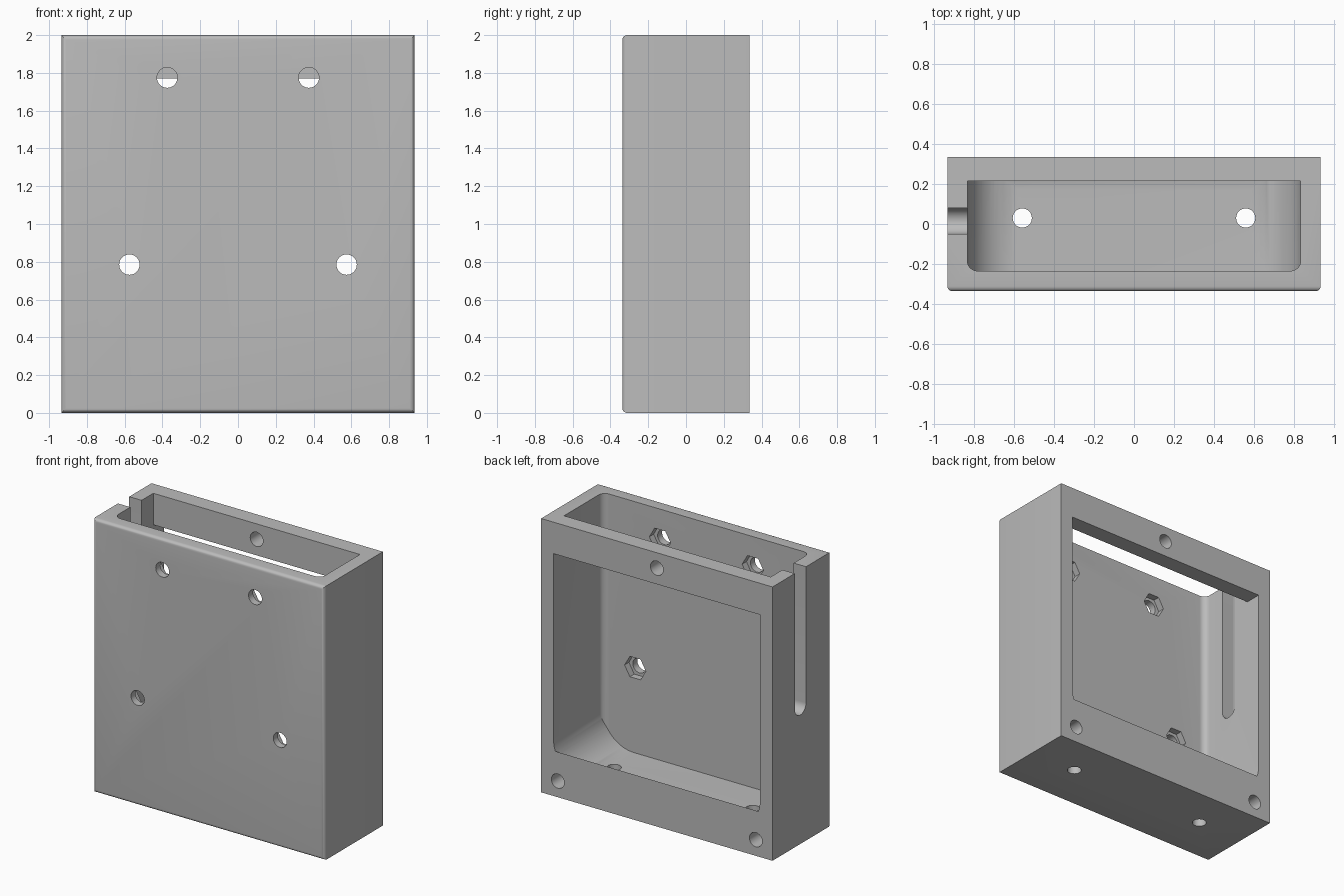
import bpy, bmesh, math
from mathutils import Vector

cube = bpy.data.objects.get("Cube")
if cube:
    bpy.data.objects.remove(cube)

W, D, H = 0.935, 0.337, 2.0              # half width, half depth, height
IN_X, FRONT_IN, BACK_IN = 0.835, -0.235, 0.215
FLOOR, LIP, BAR = 0.165, 0.33, 1.77

grey = bpy.data.materials.new("plain grey")
grey.use_nodes = True
colour = (0.5, 0.5, 0.5, 1)
grey.diffuse_color = colour
grey.node_tree.nodes["Principled BSDF"].inputs["Base Color"].default_value = colour


def arc(cx, cy, r, start, end, n=16):
    """Points along an arc, angles in degrees."""
    steps = [math.radians(start + (end - start) * i / n) for i in range(n + 1)]
    return [(cx + r * math.cos(a), cy + r * math.sin(a)) for a in steps]


def prism(name, profile, axis, lo, hi):
    """Extrude a closed 2D profile along x, y or z."""
    place = {"x": lambda u, v, w: (w, u, v),
             "y": lambda u, v, w: (u, w, v),
             "z": lambda u, v, w: (u, v, w)}[axis]
    bm = bmesh.new()
    face = bm.faces.new([bm.verts.new(place(u, v, lo)) for u, v in profile])
    moved = bmesh.ops.extrude_face_region(bm, geom=[face])["geom"]
    verts = [g for g in moved if isinstance(g, bmesh.types.BMVert)]
    bmesh.ops.translate(bm, verts=verts, vec=Vector(place(0, 0, hi - lo)))
    bmesh.ops.recalc_face_normals(bm, faces=bm.faces)
    mesh = bpy.data.meshes.new(name)
    bm.to_mesh(mesh)
    bm.free()
    obj = bpy.data.objects.new(name, mesh)
    bpy.context.collection.objects.link(obj)
    return obj


def rect(u0, u1, v0, v1):
    return [(u0, v0), (u1, v0), (u1, v1), (u0, v1)]


def disc(u, v, r, n=32):
    return arc(u, v, r, 0, 360, n)[:-1]


def apply_modifier(target, mod):
    bpy.ops.object.select_all(action="DESELECT")
    bpy.context.view_layer.objects.active = target
    target.select_set(True)
    bpy.ops.object.modifier_apply(modifier=mod.name)


def combine(target, tool, operation="DIFFERENCE"):
    """Boolean the tool into the target, then remove the tool."""
    mod = target.modifiers.new("cut", "BOOLEAN")
    mod.operation, mod.solver, mod.object = operation, "EXACT", tool
    apply_modifier(target, mod)
    bpy.data.objects.remove(tool)


# Outer block with rounded front edges
case = prism("case", rect(-W, W, 0, H), "y", -D, D)
bm = bmesh.new()
bm.from_mesh(case.data)
front = [e for e in bm.edges if all(v.co.y < 0 for v in e.verts)]
bmesh.ops.bevel(bm, geom=front, offset=0.025, segments=5, profile=0.5, affect="EDGES")
bm.to_mesh(case.data)
bm.free()

# Cavity: round floor corners, small round front corners
R, r = 0.25, 0.05
outline = (arc(-IN_X + R, FLOOR + R, R, 180, 270) + arc(IN_X - R, FLOOR + R, R, 270, 360)
           + [(IN_X, 2.3), (-IN_X, 2.3)])
footprint = (arc(-IN_X + r, FRONT_IN + r, r, 180, 270, 8)
             + arc(IN_X - r, FRONT_IN + r, r, 270, 360, 8) + [(IN_X, 0.45), (-IN_X, 0.45)])
cavity = prism("cavity", outline, "y", -0.5, 0.5)
combine(cavity, prism("footprint", footprint, "z", -0.2, 2.5), "INTERSECT")

# Bar across the top of the back, and the curved lip below the back window
combine(cavity, prism("bar", rect(-1.2, 1.2, BAR, 2.6), "y", BACK_IN, 0.6))
k = LIP - FLOOR
lip = arc(D - k, LIP, k, 270, 360) + [(0.6, LIP), (0.6, 0.05), (D - k, 0.05)]
combine(cavity, prism("lip", lip, "x", -1.2, 1.2))
combine(case, cavity)

# Cable slot in the right wall, open at the top
slot = arc(0.015, 1.007, 0.065, 180, 360) + [(0.08, 2.3), (-0.05, 2.3)]
combine(case, prism("slot", slot, "x", -1.2, -0.8))

# Front screw holes with hexagonal nut pockets on the inside
for side in (-1, 1):
    for x, z in ((0.375, 1.775), (0.575, 0.785)):
        combine(case, prism("screw_hole", disc(side * x, z, 0.054), "y", -0.5, -0.2))
        combine(case, prism("nut_pocket", disc(side * x, z, 0.086, 6), "y", -0.285, -0.2))
    # Floor holes and lower cover holes
    combine(case, prism("floor_hole", disc(side * 0.56, 0.03, 0.048), "z", -0.2, 0.3))
    combine(case, prism("cover_hole", disc(side * 0.80, 0.118, 0.052), "y", 0.04, 0.5))

# Cover hole through the top bar
combine(case, prism("bar_hole", disc(0, 1.887, 0.052), "y", 0.1, 0.5))

# Finish
case.data.materials.clear()
case.data.materials.append(grey)
bpy.ops.object.select_all(action="DESELECT")
bpy.context.view_layer.objects.active = case
case.select_set(True)
bpy.ops.object.shade_smooth_by_angle(angle=math.radians(30))
